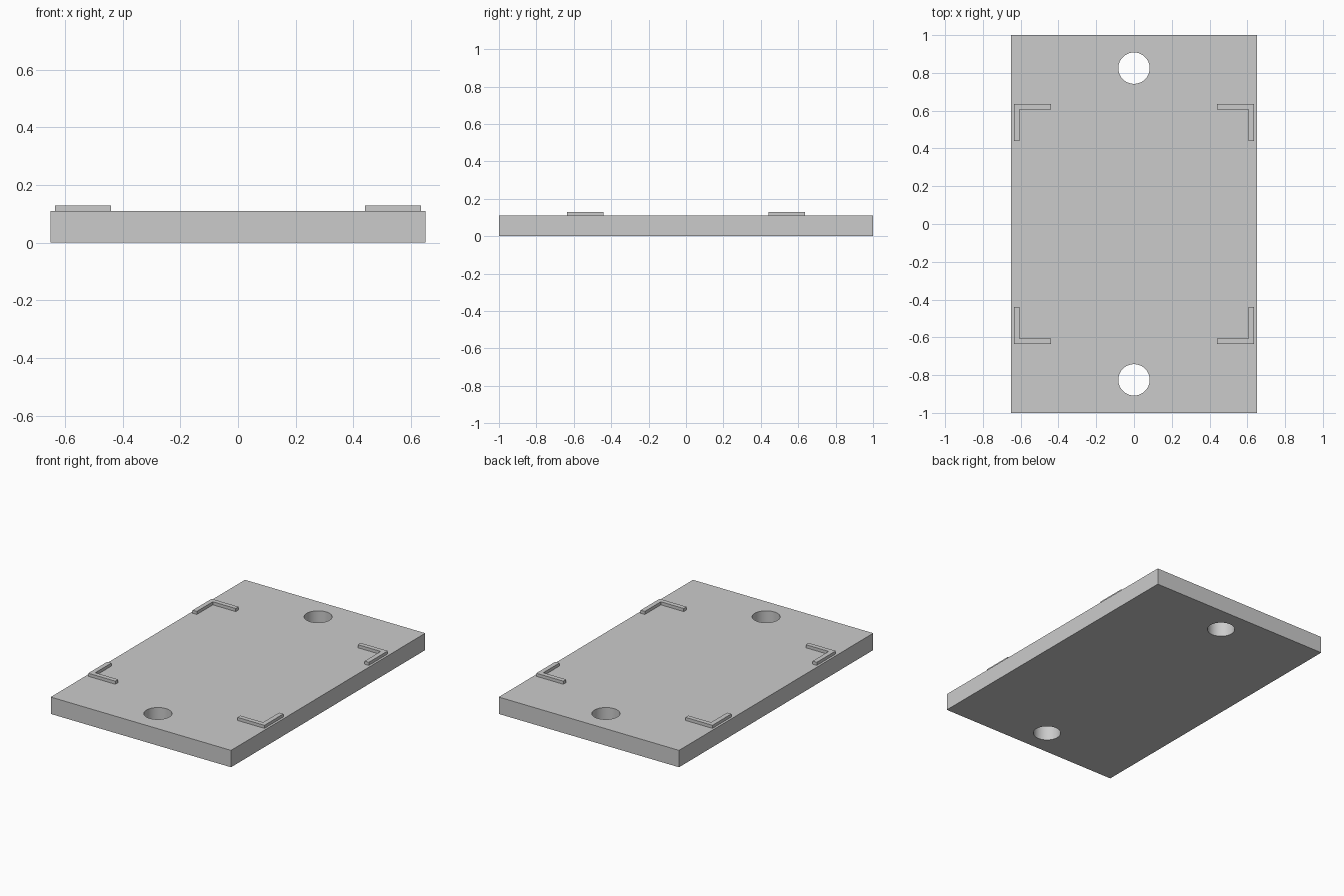
import bpy
import bmesh
import math

HALF_X, HALF_Y, THICK = 0.65, 1.0, 0.11
HOLE_Y, HOLE_R = 0.825, 0.083
OUTER, INNER, END = 0.635, 0.605, 0.44
LIP = 0.02

cube = bpy.data.objects.get("Cube")
if cube:
    bpy.data.objects.remove(cube, do_unlink=True)

# Single grey material
grey = bpy.data.materials.new("light_grey")
grey.use_nodes = True
colour = (0.6, 0.6, 0.6, 1)
grey.diffuse_color = colour
grey.node_tree.nodes["Principled BSDF"].inputs["Base Color"].default_value = colour


def prism(name, outline, z0, z1):
    """Extrude a flat outline from z0 to z1."""
    bm = bmesh.new()
    face = bm.faces.new([bm.verts.new((x, y, z0)) for x, y in outline])
    top = bmesh.ops.extrude_face_region(bm, geom=[face])["geom"]
    verts = [g for g in top if isinstance(g, bmesh.types.BMVert)]
    bmesh.ops.translate(bm, verts=verts, vec=(0, 0, z1 - z0))
    bmesh.ops.recalc_face_normals(bm, faces=bm.faces)
    mesh = bpy.data.meshes.new(name)
    bm.to_mesh(mesh)
    bm.free()
    obj = bpy.data.objects.new(name, mesh)
    bpy.context.collection.objects.link(obj)
    mesh.materials.append(grey)
    return obj


# Base plate
plate = prism("base_plate", [(-HALF_X, -HALF_Y), (HALF_X, -HALF_Y),
                             (HALF_X, HALF_Y), (-HALF_X, HALF_Y)], 0, THICK)

# Round mounting holes through the plate
for end, side in (("front", -1), ("back", 1)):
    steps = 64
    ring = [(HOLE_R * math.cos(math.tau * i / steps),
             side * HOLE_Y + HOLE_R * math.sin(math.tau * i / steps))
            for i in range(steps)]
    cutter = prism(end + "_hole_cutter", ring, -THICK, 2 * THICK)
    cutter.hide_render = True
    cut = plate.modifiers.new(end + "_hole", "BOOLEAN")
    cut.operation = "DIFFERENCE"
    cut.solver = "EXACT"
    cut.object = cutter
    bpy.context.view_layer.objects.active = plate
    bpy.ops.object.modifier_apply(modifier=cut.name)
    bpy.data.objects.remove(cutter, do_unlink=True)

bpy.ops.object.select_all(action="DESELECT")
plate.select_set(True)
bpy.context.view_layer.objects.active = plate
bpy.ops.object.shade_smooth_by_angle(angle=math.radians(30))

# Raised L-shaped corner locators
corner = [(OUTER, OUTER), (END, OUTER), (END, INNER),
          (INNER, INNER), (INNER, END), (OUTER, END)]
for end, sy in (("front", -1), ("back", 1)):
    for side, sx in (("right", -1), ("left", 1)):
        prism(f"{end}_{side}_corner_locator",
              [(sx * x, sy * y) for x, y in corner], THICK, THICK + LIP)
